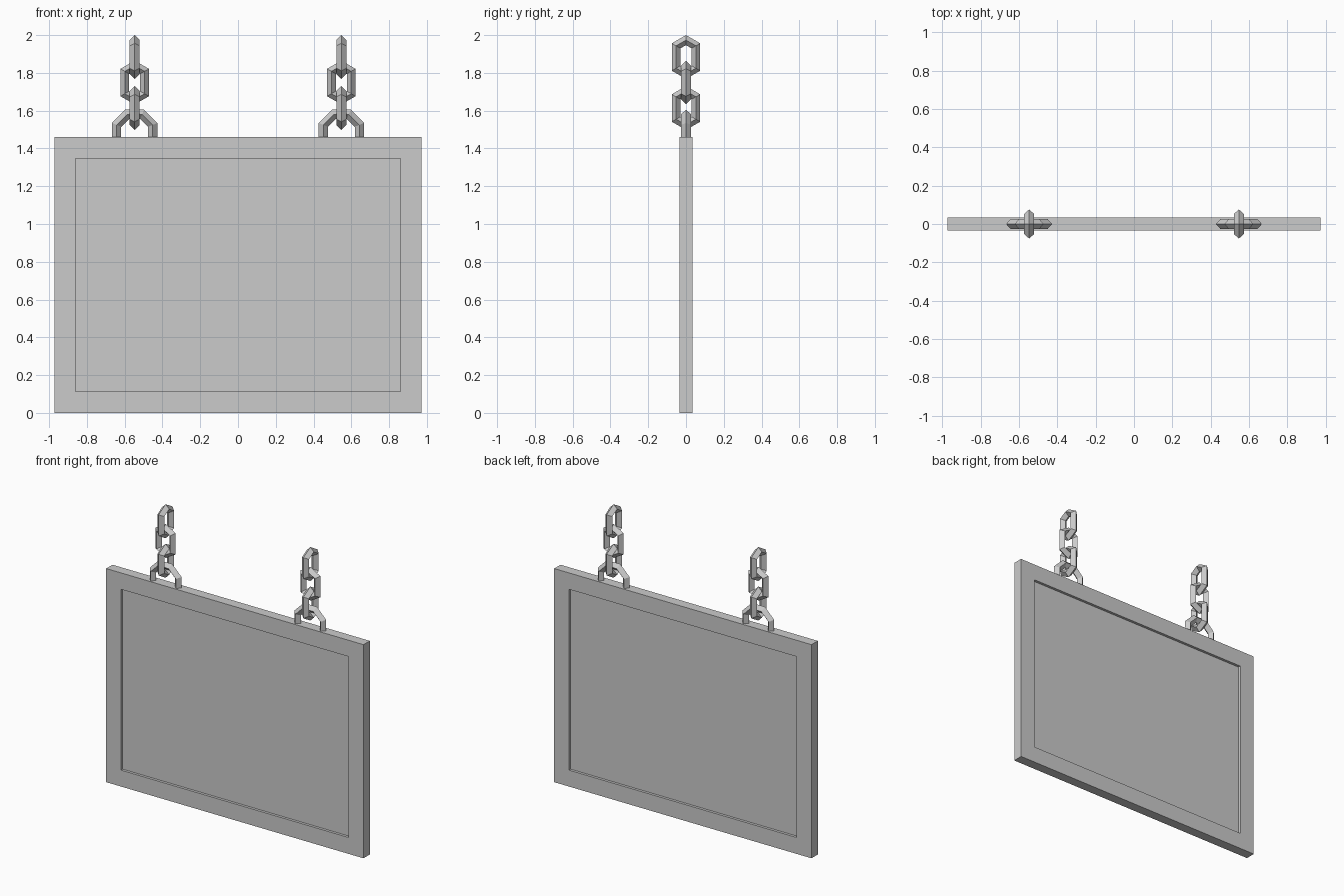
import bpy
import bmesh
import math
from mathutils import Matrix, Vector

if "Cube" in bpy.data.objects:
    bpy.data.objects.remove(bpy.data.objects["Cube"], do_unlink=True)

grey = bpy.data.materials.new("plain_grey")
grey.use_nodes = True
grey.diffuse_color = (0.6, 0.6, 0.6, 1)
grey.node_tree.nodes["Principled BSDF"].inputs["Base Color"].default_value = (0.6, 0.6, 0.6, 1)

WIDTH, HEIGHT, THICK = 1.945, 1.46, 0.068
BORDER, RECESS = 0.112, 0.018
CHAIN_X = 0.547
TUBE = 0.0265


def finish(name, bm):
    bmesh.ops.recalc_face_normals(bm, faces=bm.faces)
    mesh = bpy.data.meshes.new(name)
    bm.to_mesh(mesh)
    bm.free()
    mesh.materials.append(grey)
    obj = bpy.data.objects.new(name, mesh)
    bpy.context.collection.objects.link(obj)
    return obj


def ring(sides, major, start, stretch=0.0):
    """Upright faceted ring in the xz plane with a diamond section."""
    bm = bmesh.new()
    loops = []
    for i in range(sides):
        a = start + math.tau * i / sides
        loop = []
        for j in range(4):
            b = math.tau * j / 4
            r = major + TUBE * math.cos(b)
            z = r * math.sin(a)
            z += math.copysign(stretch, z)
            loop.append(bm.verts.new((r * math.cos(a), TUBE * math.sin(b), z)))
        loops.append(loop)
    for i in range(sides):
        p, q = loops[i], loops[(i + 1) % sides]
        for j in range(4):
            k = (j + 1) % 4
            bm.faces.new((p[j], p[k], q[k], q[j]))
    return bm


# Board with a sunken panel on the front and the back
bm = bmesh.new()
bmesh.ops.create_cube(bm, size=1, matrix=Matrix.Translation((0, 0, HEIGHT / 2))
                      @ Matrix.Diagonal((WIDTH, THICK, HEIGHT, 1)))
bm.normal_update()
panels = [f for f in bm.faces if abs(f.normal.y) > 0.9]
bmesh.ops.inset_individual(bm, faces=panels, thickness=BORDER, use_even_offset=True)
for face in panels:
    inward = Vector((0, -math.copysign(RECESS, face.calc_center_median().y), 0))
    walls = bmesh.ops.extrude_discrete_faces(bm, faces=[face])["faces"]
    bmesh.ops.translate(bm, vec=inward, verts=walls[0].verts)
finish("sign_board", bm)

# Hanger loop and three interlocked links on each side
for side, x in (("left", CHAIN_X), ("right", -CHAIN_X)):
    bm = ring(8, 0.1035, math.pi / 8)
    bm.transform(Matrix.Translation((x, 0, 1.485)))
    bmesh.ops.bisect_plane(bm, geom=bm.verts[:] + bm.edges[:] + bm.faces[:],
                           plane_co=(0, 0, HEIGHT - 0.02), plane_no=(0, 0, 1),
                           clear_inner=True)
    finish(side + "_hanger_loop", bm)

    for i, part in enumerate(("lower", "middle", "upper")):
        bm = ring(6, 0.0605, math.pi / 2, stretch=0.029)
        turn = 0 if part == "middle" else math.pi / 2
        bm.transform(Matrix.Translation((x, 0, 1.614 + 0.135 * i))
                     @ Matrix.Rotation(turn, 4, "Z"))
        finish(f"{side}_{part}_link", bm)
